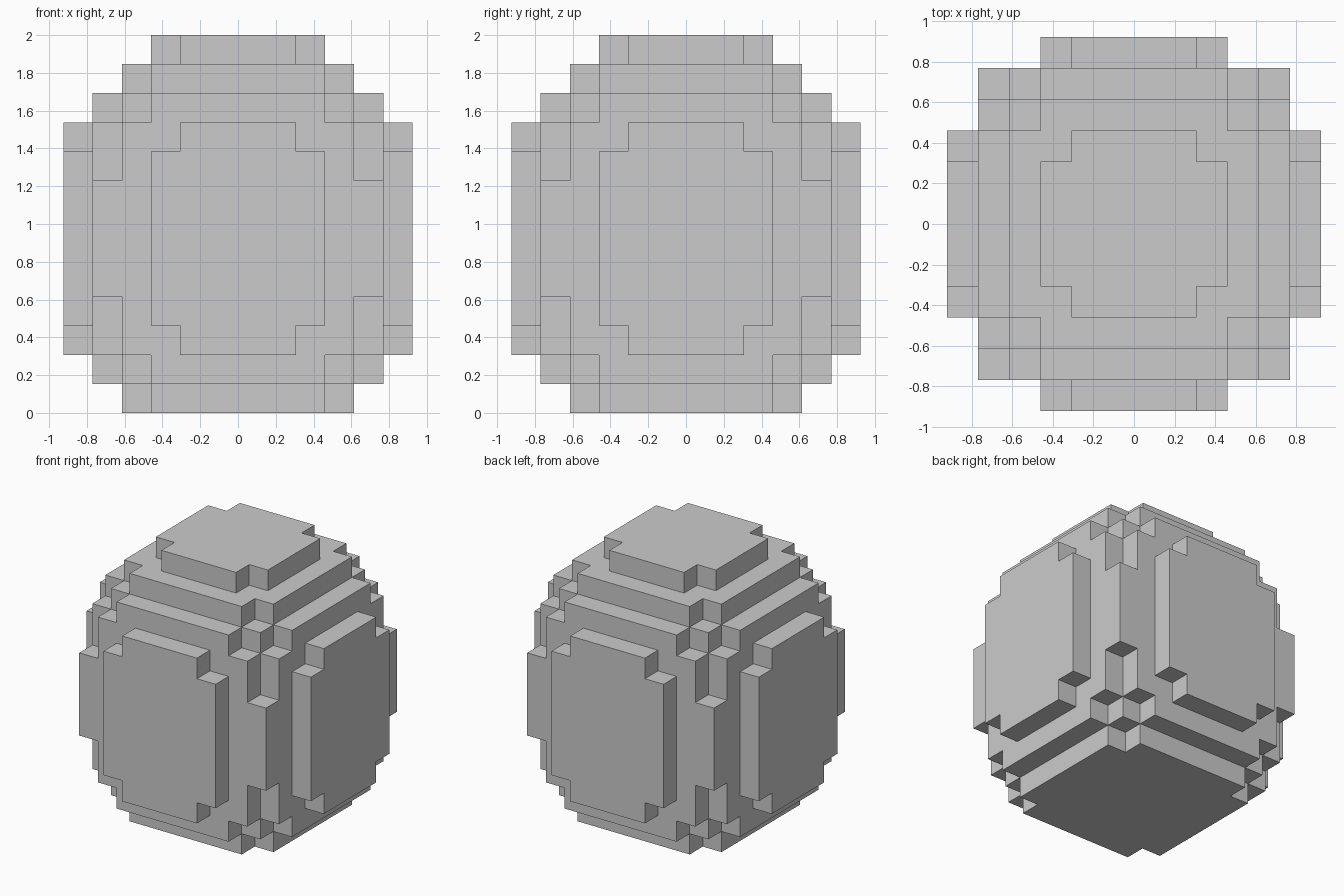
import bpy
import bmesh
from mathutils import Vector

if "Cube" in bpy.data.objects:
    bpy.data.objects.remove(bpy.data.objects["Cube"], do_unlink=True)

UNIT = 2 / 13  # one block; the egg is 13 blocks tall

grey = bpy.data.materials.new("stone_grey")
grey.use_nodes = True
colour = (0.6, 0.6, 0.6, 1)
grey.diffuse_color = colour
grey.node_tree.nodes["Principled BSDF"].inputs["Base Color"].default_value = colour

blocks = set()


def fill(half_x, half_y, bottom, top):
    """Fill a centred box of blocks, and the same box turned a quarter."""
    for a, b in ((half_x, half_y), (half_y, half_x)):
        for x in range(-a, a):
            for y in range(-b, b):
                for z in range(bottom, top):
                    blocks.add((x, y, z))


# Base tier and the tier under the cap: squares with notched corners
for bottom in (0, 11):
    fill(4, 3, bottom, bottom + 1)

# Shoulder tiers: doubly stepped corners
for bottom in (1, 10):
    fill(5, 3, bottom, bottom + 1)
    fill(4, 4, bottom, bottom + 1)

# Main body: notched corners, with full corner posts at mid height
fill(5, 4, 2, 10)
fill(5, 5, 4, 8)

# Raised panels on all four sides
fill(6, 2, 2, 10)
fill(6, 3, 3, 9)

# Cap
fill(3, 2, 12, 13)

# Outer skin: one quad wherever a block meets empty space
bm = bmesh.new()
corners = {}


def corner(point):
    key = tuple(round(c) for c in point)
    if key not in corners:
        corners[key] = bm.verts.new(Vector(key) * UNIT)
    return corners[key]


axes = [Vector((1, 0, 0)), Vector((0, 1, 0)), Vector((0, 0, 1))]
for block in sorted(blocks):
    centre = Vector(block) + Vector((0.5, 0.5, 0.5))
    for i in range(3):
        for side in (-1, 1):
            normal = axes[i] * side
            if tuple(round(c) for c in Vector(block) + normal) in blocks:
                continue
            u = axes[(i + 1) % 3] / 2
            v = axes[(i + 2) % 3] / 2 * side
            middle = centre + normal / 2
            bm.faces.new([corner(middle + offset)
                          for offset in (-u - v, u - v, u + v, v - u)])

mesh = bpy.data.meshes.new("block_egg")
bm.to_mesh(mesh)
bm.free()
mesh.materials.append(grey)
egg = bpy.data.objects.new("block_egg", mesh)
bpy.context.collection.objects.link(egg)
